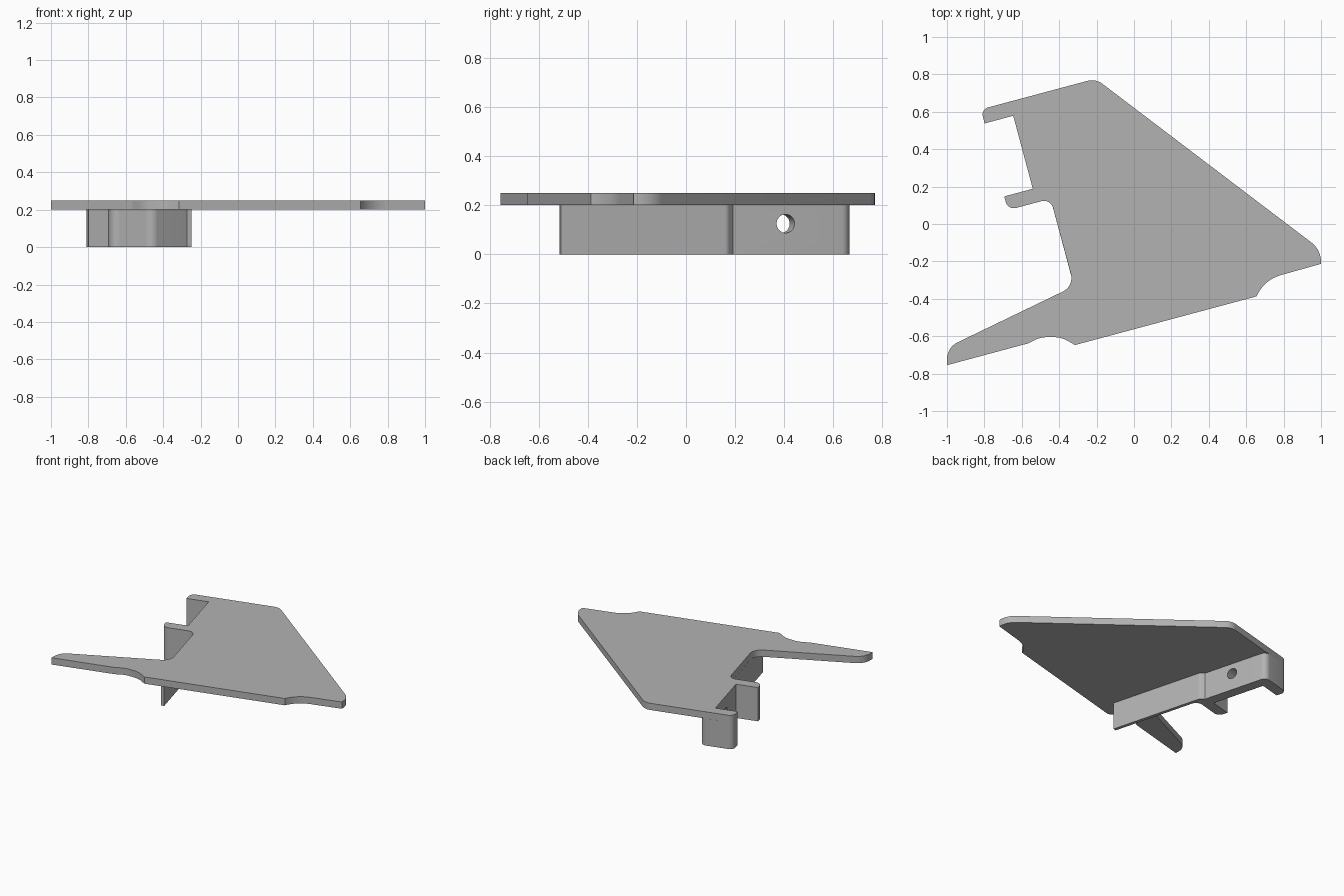
import bpy, bmesh, math
from mathutils import Vector, Matrix

cube = bpy.data.objects.get("Cube")
if cube:
    bpy.data.objects.remove(cube, do_unlink=True)

TILT = math.radians(15)
U = Vector((math.cos(TILT), math.sin(TILT)))    # along the prongs
V = Vector((-math.sin(TILT), math.cos(TILT)))   # along the wall

grey = bpy.data.materials.new("plain_grey")
grey.use_nodes = True
colour = (0.45, 0.45, 0.45, 1)
grey.diffuse_color = colour
grey.node_tree.nodes["Principled BSDF"].inputs["Base Color"].default_value = colour


def tilted(points):
    """Turn (along, across, radius) corners into world x, y, radius."""
    return [(*(U * e + V * n), r) for e, n, r in points]


def rounded(corners, steps=8):
    """Replace every corner that has a radius with a tangent arc."""
    out = []
    for i, (x, y, r) in enumerate(corners):
        p = Vector((x, y))
        a = (Vector(corners[i - 1][:2]) - p).normalized()
        b = (Vector(corners[(i + 1) % len(corners)][:2]) - p).normalized()
        if r == 0:
            out.append(p)
            continue
        half = a.angle(b) / 2
        centre = p + (a + b).normalized() * (r / math.sin(half))
        start = p + a * (r / math.tan(half)) - centre
        end = p + b * (r / math.tan(half)) - centre
        sweep = start.angle_signed(end)
        for k in range(steps + 1):
            # angle_signed is clockwise positive
            out.append(centre + Matrix.Rotation(-sweep * k / steps, 2) @ start)
    return out


def extrude(name, outline, bottom, top):
    bm = bmesh.new()
    face = bm.faces.new([bm.verts.new((p.x, p.y, bottom)) for p in outline])
    result = bmesh.ops.extrude_face_region(bm, geom=[face])
    moved = [g for g in result["geom"] if isinstance(g, bmesh.types.BMVert)]
    bmesh.ops.translate(bm, verts=moved, vec=(0, 0, top - bottom))
    bmesh.ops.recalc_face_normals(bm, faces=bm.faces)
    mesh = bpy.data.meshes.new(name)
    bm.to_mesh(mesh)
    bm.free()
    mesh.materials.append(grey)
    obj = bpy.data.objects.new(name, mesh)
    bpy.context.collection.objects.link(obj)
    return obj


# Stepped edge shared by the plate and the bracket: two prongs and a slot
TIP, SLOT, WALL = -0.632, -0.474, -0.396
prongs = tilted([
    (WALL, 0.804, 0.04), (TIP, 0.804, 0.04), (TIP, 0.726, 0),
    (SLOT, 0.726, 0), (SLOT, 0.322, 0), (TIP, 0.322, 0),
    (TIP, 0.246, 0.045), (WALL, 0.246, 0.05),
])

# Flat top plate with its long leg and scooped lower edge
plate_corners = prongs[1:] + [
    (-0.32, -0.332, 0.08), (-1, -0.66, 0.1), (-1, -0.755, 0),
    (-0.565, -0.638, 0.05), (-0.5, -0.605, 0.15), (-0.39, -0.605, 0.15),
    (-0.315, -0.647, 0), (0.655, -0.387, 0), (0.695, -0.3, 0.2),
    (0.79, -0.272, 0), (1, -0.213, 0), (1, -0.138, 0.13),
    (-0.205, 0.777, 0.09),
]
plate = extrude("top_plate", rounded(plate_corners), 0.2, 0.25)

# Bracket below: prongs, slot wall and the thin wall that runs on from them
thin_wall = tilted([
    (WALL, -0.427, 0), (WALL + 0.024, -0.427, 0),
    (WALL + 0.024, 0.275, 0.03), (WALL, 0.305, 0),
])
bracket = extrude("bracket", rounded(prongs + thin_wall), 0, 0.2)

# Round hole through the slot wall
centre = U * ((WALL + SLOT) / 2) + V * 0.526
bm = bmesh.new()
bmesh.ops.create_cone(bm, cap_ends=True, segments=32, radius1=0.038, radius2=0.038, depth=0.14)
bmesh.ops.transform(bm, verts=bm.verts,
                    matrix=Matrix.Translation((centre.x, centre.y, 0.125))
                    @ Matrix.Rotation(TILT, 4, "Z") @ Matrix.Rotation(math.pi / 2, 4, "Y"))
cutter_mesh = bpy.data.meshes.new("hole_cutter")
bm.to_mesh(cutter_mesh)
bm.free()
cutter_mesh.materials.append(grey)
cutter = bpy.data.objects.new("hole_cutter", cutter_mesh)
bpy.context.collection.objects.link(cutter)
cutter.hide_render = True

cut = bracket.modifiers.new("hole", "BOOLEAN")
cut.operation = "DIFFERENCE"
cut.solver = "EXACT"
cut.object = cutter
bpy.context.view_layer.update()
bpy.ops.object.select_all(action="DESELECT")
bpy.context.view_layer.objects.active = bracket
bracket.select_set(True)
bpy.ops.object.modifier_apply(modifier=cut.name)
bpy.data.objects.remove(cutter, do_unlink=True)

# Smooth the arcs, keep the corners crisp
plate.select_set(True)
bpy.ops.object.shade_smooth_by_angle(angle=math.radians(20))
